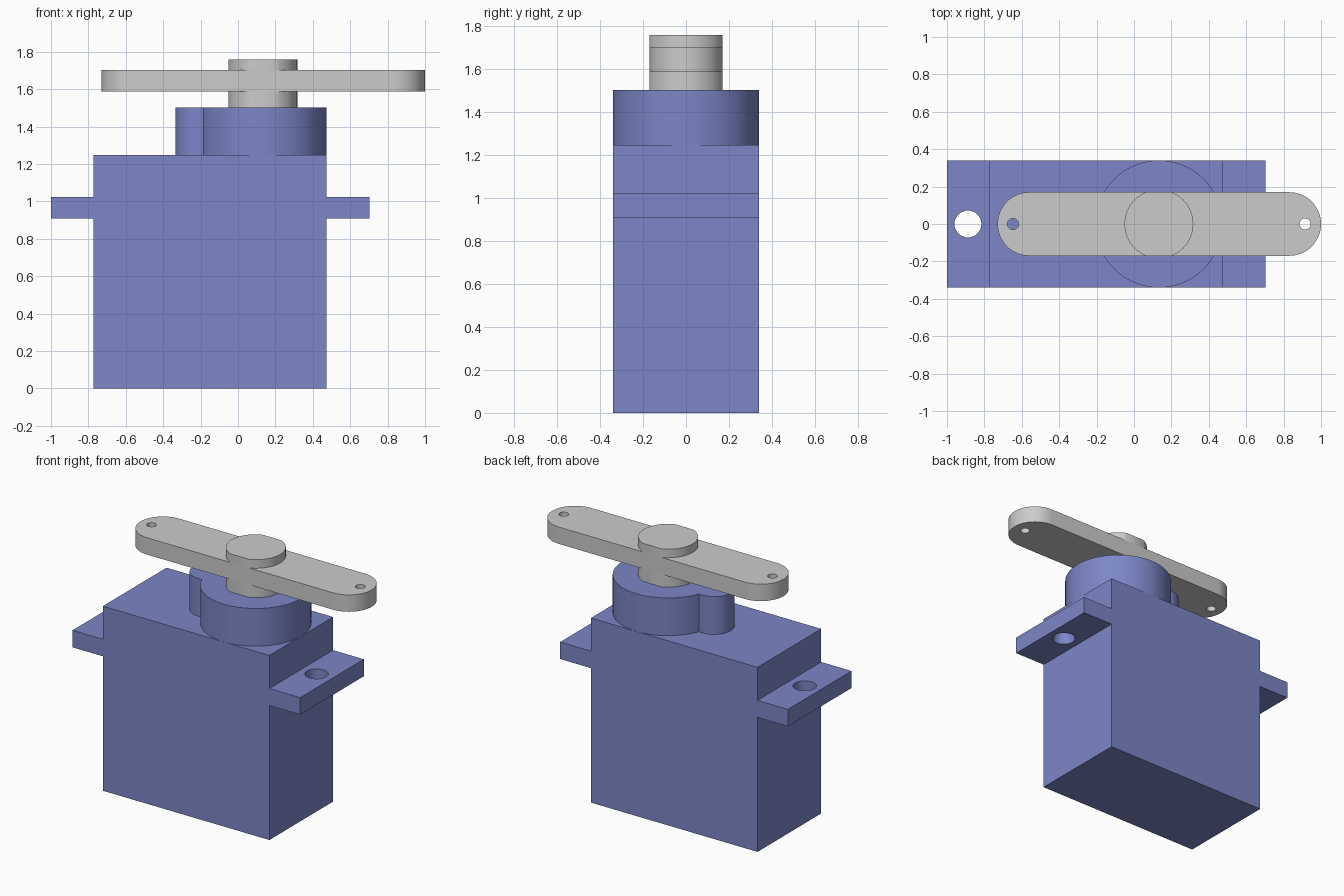
import bpy, bmesh
from math import pi, cos, sin, acos, atan2, sqrt, radians

if "Cube" in bpy.data.objects:
    bpy.data.objects.remove(bpy.data.objects["Cube"])

AXIS = 0.133   # x of the output shaft
HALF = 0.34    # half depth of the case

blue = bpy.data.materials.new("blue_plastic")
blue.diffuse_color = (0.2, 0.24, 0.57, 1)
blue.use_nodes = True
blue.node_tree.nodes["Principled BSDF"].inputs["Base Color"].default_value = blue.diffuse_color


def arc(cx, r, a0, a1, n):
    """Points on an arc centred on (cx, 0)."""
    return [(cx + r * cos(a0 + (a1 - a0) * i / n), r * sin(a0 + (a1 - a0) * i / n))
            for i in range(n + 1)]


def prism(name, outline, lo, hi, upright=True, mat=None):
    """Extrude an outline along z (upright) or along y."""
    bm = bmesh.new()
    verts = [bm.verts.new((a, b, lo) if upright else (a, lo, b)) for a, b in outline]
    face = bm.faces.new(verts)
    ext = bmesh.ops.extrude_face_region(bm, geom=[face])
    d = hi - lo
    bmesh.ops.translate(bm, vec=(0, 0, d) if upright else (0, d, 0),
                        verts=[v for v in ext["geom"] if isinstance(v, bmesh.types.BMVert)])
    bmesh.ops.recalc_face_normals(bm, faces=bm.faces)
    me = bpy.data.meshes.new(name)
    bm.to_mesh(me)
    bm.free()
    ob = bpy.data.objects.new(name, me)
    bpy.context.collection.objects.link(ob)
    if mat:
        me.materials.append(mat)
    return ob


def select(ob):
    bpy.ops.object.select_all(action='DESELECT')
    ob.select_set(True)
    bpy.context.view_layer.objects.active = ob


def drill(ob, xs, r, lo, hi):
    """Cut vertical through holes on the centre line."""
    for x in xs:
        cutter = prism("cutter", arc(x, r, 0, 2 * pi, 32)[:-1], lo, hi)
        cutter.hide_render = True
        select(ob)
        mod = ob.modifiers.new("hole", 'BOOLEAN')
        mod.operation, mod.solver, mod.object = 'DIFFERENCE', 'EXACT', cutter
        bpy.ops.object.modifier_apply(modifier=mod.name)
        bpy.data.objects.remove(cutter)


def smooth(ob):
    select(ob)
    bpy.ops.object.shade_smooth_by_angle(angle=radians(30))


# Case with mounting ears, one front profile
L, R, Z0, Z1, TOP = -0.773, 0.473, 0.909, 1.024, 1.248
case = prism("motor_case", [
    (L, 0), (R, 0), (R, Z0), (0.703, Z0), (0.703, Z1), (R, Z1),
    (R, TOP), (L, TOP), (L, Z1), (-1, Z1), (-1, Z0), (L, Z0)],
    -HALF, HALF, upright=False, mat=blue)
drill(case, (-0.888, 0.588), 0.072, Z0 - 0.1, Z1 + 0.1)
smooth(case)

# Gear housing: large round with a small round merged on its left
SX, SR = -0.21, 0.125
d = AXIS - SX
a = (HALF ** 2 - SR ** 2 + d ** 2) / (2 * d)
h = sqrt(HALF ** 2 - a ** 2)
big = pi - acos(a / HALF)
small = atan2(h, d - a)
outline = arc(AXIS, HALF, -big, big, 64) + arc(SX, SR, small, 2 * pi - small, 28)[1:-1]
smooth(prism("gear_housing", outline, TOP, 1.503, mat=blue))

# Horn arm with rounded ends and a hole at each tip
HW = 0.17
arm = prism("horn_arm", arc(1 - HW, HW, -pi / 2, pi / 2, 32)
            + arc(-0.73 + HW, HW, pi / 2, 3 * pi / 2, 32), 1.588, 1.702)
drill(arm, (-0.647, 0.915), 0.03, 1.5, 1.8)
smooth(arm)

# Horn hub below and above the arm, flattened flush with the arm's sides
HR = 0.184
flat = atan2(HW, sqrt(HR ** 2 - HW ** 2))
hub = arc(AXIS, HR, -flat, flat, 28) + arc(AXIS, HR, pi - flat, pi + flat, 28)
for name, lo, hi in (("horn_hub", 1.503, 1.588), ("horn_cap", 1.702, 1.76)):
    smooth(prism(name, hub, lo, hi))
